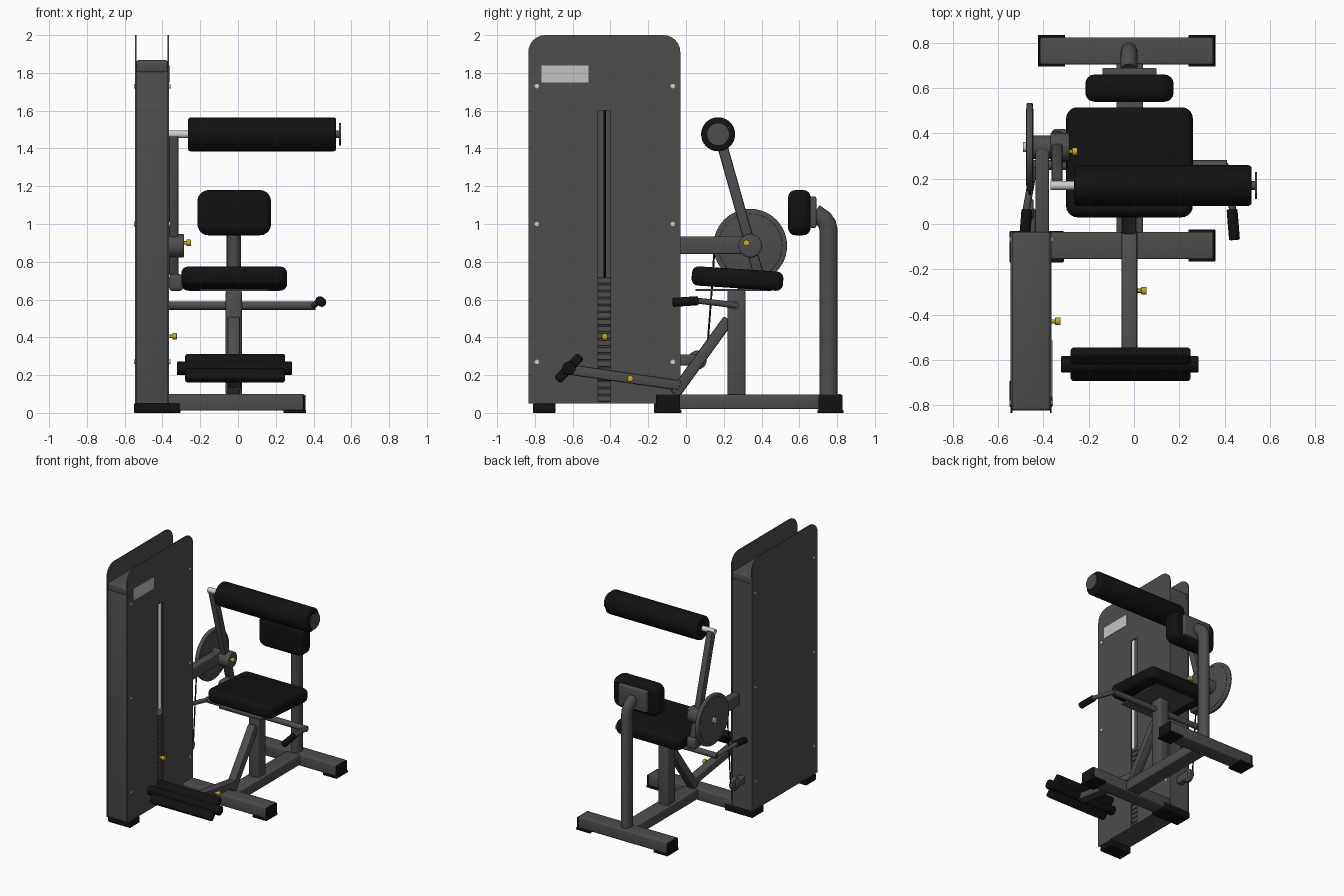
import bpy, bmesh, math
from mathutils import Vector, Matrix

if "Cube" in bpy.data.objects:
    bpy.data.objects.remove(bpy.data.objects["Cube"])


def material(name, rgb):
    m = bpy.data.materials.new(name)
    m.diffuse_color = (*rgb, 1)
    m.use_nodes = True
    m.node_tree.nodes["Principled BSDF"].inputs["Base Color"].default_value = m.diffuse_color
    return m


STEEL = material("dark grey steel", (0.075, 0.075, 0.075))
BLACK = material("black padding", (0.006, 0.006, 0.006))
CHROME = material("chrome", (0.62, 0.62, 0.62))
YELLOW = material("yellow knob", (0.55, 0.40, 0.02))
PLATE = material("light plate", (0.55, 0.55, 0.55))


def finish(name, bm, mat, angle=35):
    me = bpy.data.meshes.new(name)
    bmesh.ops.recalc_face_normals(bm, faces=bm.faces)
    for f in bm.faces:
        f.smooth = True
    bm.to_mesh(me)
    bm.free()
    me.set_sharp_from_angle(angle=math.radians(angle))
    me.materials.append(mat)
    ob = bpy.data.objects.new(name, me)
    bpy.context.collection.objects.link(ob)
    return ob


def box(name, x, y, z, mat=STEEL, bevel=0.0, seg=3, tilt=0.0):
    """Box from ranges, optionally rounded and tilted about x."""
    bm = bmesh.new()
    bmesh.ops.create_cube(bm, size=1)
    size = [r[1] - r[0] for r in (x, y, z)]
    bm.transform(Matrix.Diagonal((*size, 1)))
    if bevel:
        bmesh.ops.bevel(bm, geom=bm.edges[:], offset=bevel, segments=seg,
                        profile=0.5, affect='EDGES')
    mid = Vector([(r[0] + r[1]) / 2 for r in (x, y, z)])
    bm.transform(Matrix.Translation(mid) @ Matrix.Rotation(math.radians(tilt), 4, 'X'))
    return finish(name, bm, mat)


def cushion(name, x, y, z, plan_axis, corner, edge, tilt=0.0):
    """Padded slab: large rounded corners along one axis, softer rim."""
    bm = bmesh.new()
    bmesh.ops.create_cube(bm, size=1)
    size = [r[1] - r[0] for r in (x, y, z)]
    bm.transform(Matrix.Diagonal((*size, 1)))
    sides = [e for e in bm.edges
             if abs((e.verts[0].co - e.verts[1].co).normalized()[plan_axis]) > 0.9]
    bmesh.ops.bevel(bm, geom=sides, offset=corner, segments=5, profile=0.5, affect='EDGES')
    bm.normal_update()
    rims = [e for e in bm.edges
            if any(abs(f.normal[plan_axis]) > 0.9 for f in e.link_faces)]
    bmesh.ops.bevel(bm, geom=rims, offset=edge, segments=4, profile=0.5, affect='EDGES')
    mid = Vector([(r[0] + r[1]) / 2 for r in (x, y, z)])
    bm.transform(Matrix.Translation(mid) @ Matrix.Rotation(math.radians(tilt), 4, 'X'))
    return finish(name, bm, BLACK)


def rod(name, a, b, r, mat=STEEL, seg=32, bevel=0.0):
    """Cylinder between two points."""
    a, b = Vector(a), Vector(b)
    bm = bmesh.new()
    bmesh.ops.create_cone(bm, cap_ends=True, segments=seg, radius1=r, radius2=r,
                          depth=(b - a).length)
    if bevel:
        rims = [e for e in bm.edges if any(len(f.verts) > 4 for f in e.link_faces)]
        bmesh.ops.bevel(bm, geom=rims, offset=bevel, segments=3, profile=0.5, affect='EDGES')
    bm.transform(Matrix.Translation((a + b) / 2)
                 @ (b - a).to_track_quat('Z', 'Y').to_matrix().to_4x4())
    return finish(name, bm, mat)


def beam(name, x, a, b, h, mat=STEEL, bevel=0.01):
    """Rectangular bar in a y-z plane, from a=(y,z) to b=(y,z)."""
    d = Vector(b) - Vector(a)
    mid = (Vector(a) + Vector(b)) / 2
    return box(name, x, (mid.x - d.length / 2, mid.x + d.length / 2),
               (mid.y - h / 2, mid.y + h / 2), mat, bevel, 2,
               math.degrees(math.atan2(d.y, d.x)))


def from_curve(name, cu, mat, matrix):
    tmp = bpy.data.objects.new(name + "_curve", cu)
    bpy.context.collection.objects.link(tmp)
    dg = bpy.context.evaluated_depsgraph_get()
    me = bpy.data.meshes.new_from_object(tmp.evaluated_get(dg))
    bpy.data.objects.remove(tmp)
    bm = bmesh.new()
    bm.from_mesh(me)
    bmesh.ops.remove_doubles(bm, verts=bm.verts, dist=1e-5)
    bm.transform(matrix)
    return finish(name, bm, mat)


def spline(cu, pts, cyclic):
    s = cu.splines.new('POLY')
    s.points.add(len(pts) - 1)
    for p, c in zip(s.points, pts):
        p.co = (*c, 1)
    s.use_cyclic_u = cyclic


def tube(name, pts, r, mat=STEEL, squash=None):
    cu = bpy.data.curves.new(name, 'CURVE')
    cu.dimensions, cu.bevel_depth, cu.bevel_resolution = '3D', r, 6
    cu.use_fill_caps = True
    spline(cu, pts, False)
    m = Matrix.Identity(4)
    if squash:
        x, k = squash
        m = Matrix.Translation((x, 0, 0)) @ Matrix.Diagonal((k, 1, 1, 1)) @ Matrix.Translation((-x, 0, 0))
    return from_curve(name, cu, mat, m)


def side_panel(name, x, slot):
    """Rounded-top sheet in the y-z plane, with an optional slot."""
    cu = bpy.data.curves.new(name, 'CURVE')
    cu.dimensions, cu.fill_mode, cu.extrude = '2D', 'BOTH', 0.004
    r, y0, y1 = 0.09, -0.835, -0.03
    arc = [math.radians(15 * i) for i in range(7)]
    pts = [(y0, 0.05, 0), (y1, 0.05, 0)]
    pts += [(y1 - r + r * math.cos(t), 2 - r + r * math.sin(t), 0) for t in arc]
    pts += [(y0 + r - r * math.sin(t), 2 - r + r * math.cos(t), 0) for t in arc]
    spline(cu, pts, True)
    if slot:
        spline(cu, [(-0.465, 0.06, 0), (-0.465, 1.6, 0), (-0.4, 1.6, 0), (-0.4, 0.06, 0)], True)
    turn = Matrix(((0, 0, 1, x), (1, 0, 0, 0), (0, 1, 0, 0), (0, 0, 0, 1)))
    return from_curve(name, cu, STEEL, turn)


# Weight tower
side_panel("outer_side_panel", -0.541, False)
side_panel("inner_side_panel", -0.368, True)
TX = (-0.536, -0.373)
box("tower_front_cover", (-0.545, -0.364), (-0.825, -0.77), (0.05, 1.81), bevel=0.012)
box("tower_back_cover", TX, (-0.085, -0.035), (0.05, 1.81))
box("tower_top_cover", (-0.54, -0.369), (-0.825, -0.035), (1.8, 1.868), bevel=0.015)
box("tower_floor", TX, (-0.825, -0.035), (0.05, 0.06))
box("tower_front_foot", (-0.55, -0.36), (-0.81, -0.69), (0, 0.05), BLACK, 0.006)
box("tower_back_foot", (-0.55, -0.31), (-0.17, -0.03), (0, 0.05), BLACK, 0.006)
for i in range(18):
    z = 0.06 + i * 0.0367
    box("weight_plate", (-0.52, -0.385), (-0.62, -0.24), (z, z + 0.033), bevel=0.003, seg=1)
for y in (-0.55, -0.31):
    rod("guide_rod", (-0.455, y, 0.06), (-0.455, y, 1.8), 0.014, CHROME, 16)
rod("stack_cable", (-0.455, -0.43, 0.7), (-0.455, -0.43, 1.8), 0.006, BLACK, 8)
box("placard", (-0.365, -0.361), (-0.765, -0.515), (1.75, 1.84), PLATE)
for y in (-0.79, -0.07):
    for z in (0.27, 1.0, 1.73):
        for x, s in ((-0.364, 1), (-0.545, -1)):
            rod("panel_bolt", (x, y, z), (x + s * 0.006, y, z), 0.012, CHROME, 12)

# Base frame
box("front_cross_beam", (-0.37, 0.35), (-0.155, -0.035), (0.012, 0.1), bevel=0.008)
box("rear_cross_beam", (-0.415, 0.35), (0.705, 0.825), (0.012, 0.1), bevel=0.008)
box("spine_beam", (-0.078, 0.04), (-0.04, 0.71), (0.02, 0.098), bevel=0.008)
for x, y in (((0.24, 0.36), -0.095), ((0.24, 0.36), 0.765), ((-0.425, -0.305), 0.765)):
    box("rubber_foot", x, (y - 0.07, y + 0.07), (0, 0.016), BLACK, 0.003)
    end = (0.345, 0.357) if x[0] > 0 else (-0.422, -0.41)
    box("beam_end_cap", end, (y - 0.064, y + 0.064), (0.01, 0.095), BLACK, 0.004)

# Seat with its post and braces
box("seat_post", (-0.065, 0.02), (0.22, 0.315), (0.09, 0.65), bevel=0.012)
beam("diagonal_brace", (-0.055, 0.01), (-0.06, 0.10), (0.225, 0.495), 0.06)
box("seat_plate", (-0.2, 0.16), (0.05, 0.45), (0.645, 0.657))
cushion("seat_pad", (-0.3, 0.26), (0.03, 0.515), (0.66, 0.762), 2, 0.05, 0.035, -3.8)

# Foot bar
beam("foot_arm", (-0.055, 0.015), (-0.03, 0.145), (-0.62, 0.23), 0.055)
cushion("foot_pad", (-0.28, 0.25), (-0.71, -0.53), (0.212, 0.262), 2, 0.015, 0.015, 46)
rod("foot_pad_core", (-0.323, -0.62, 0.236), (0.285, -0.62, 0.236), 0.036, BLACK, 20, 0.005)

# Back rest
tube("back_post", [(-0.022, 0.755, 0.09), (-0.022, 0.755, 0.965), (-0.022, 0.748, 1.0),
                   (-0.022, 0.73, 1.025), (-0.022, 0.68, 1.06)], 0.048, STEEL, (-0.022, 0.8))
box("back_pad_plate", (-0.14, 0.1), (0.655, 0.69), (0.98, 1.145), bevel=0.008)
cushion("back_pad", (-0.215, 0.175), (0.54, 0.66), (0.94, 1.18), 1, 0.06, 0.04)

# Handles
tube("handle_crossbar", [(-0.45, 0.26, 0.568), (0.41, 0.26, 0.568)], 0.022)
for s, name in ((1, "right"), (-1, "left")):
    def hx(d):
        return -0.02 + s * d
    tube(name + "_handle", [(hx(0.42), 0.265, 0.568), (hx(0.435), 0.18, 0.58),
                            (hx(0.455), 0.07, 0.593), (hx(0.462), 0.0, 0.59)], 0.016)
    rod(name + "_grip", (hx(0.453), 0.065, 0.594), (hx(0.464), -0.07, 0.585), 0.024,
        BLACK, 20, 0.005)

# Swing arm, pivot and cam wheel
C = (0.34, 0.885)
box("pivot_support", (-0.435, -0.375), (-0.04, 0.34), (0.84, 0.935), bevel=0.01)
rod("pivot_housing", (-0.445, *C), (-0.37, *C), 0.052)
rod("pivot_hub", (-0.37, *C), (-0.285, *C), 0.062, bevel=0.008)
rod("cam_wheel", (-0.475, *C), (-0.447, *C), 0.195, STEEL, 48, 0.006)
rod("cam_rim", (-0.478, *C), (-0.444, *C), 0.17, STEEL, 48, 0.004)
rod("wheel_bolt", (-0.49, *C), (-0.475, *C), 0.022, CHROME, 16)
beam("swing_arm", (-0.365, -0.315), (0.175, 1.475), (0.385, 0.73), 0.055)
box("counterweight_bracket", (-0.365, -0.29), (0.27, 0.42), (0.645, 0.735), bevel=0.02)
R = (0.17, 1.475)
rod("roller_shaft", (-0.37, *R), (-0.25, *R), 0.02, CHROME, 20)
rod("roller_pad", (-0.265, *R), (0.52, *R), 0.09, BLACK, 40, 0.015)
rod("roller_stub", (0.51, *R), (0.538, *R), 0.02, STEEL, 16)
rod("roller_end_disc", (0.535, *R), (0.544, *R), 0.06)

# Cable and low pulley
tube("drive_cable", [(-0.46, 0.15, 0.86), (-0.46, 0.14, 0.7), (-0.46, 0.11, 0.3)], 0.005, BLACK)
rod("low_pulley", (-0.475, 0.06, 0.28), (-0.445, 0.06, 0.28), 0.05, STEEL, 32, 0.005)
box("pulley_bracket", (-0.485, -0.435), (-0.04, 0.07), (0.25, 0.31), bevel=0.01)

# Yellow adjustment knobs
for name, x, y, z in (("stack_pin", -0.37, -0.43, 0.405), ("arm_pin", -0.295, 0.32, 0.9),
                      ("foot_pin", 0.01, -0.295, 0.182)):
    rod(name + "_stem", (x, y, z), (x + 0.03, y, z), 0.009, YELLOW, 12)
    rod(name + "_knob", (x + 0.022, y, z), (x + 0.046, y, z), 0.017, YELLOW, 16, 0.003)
